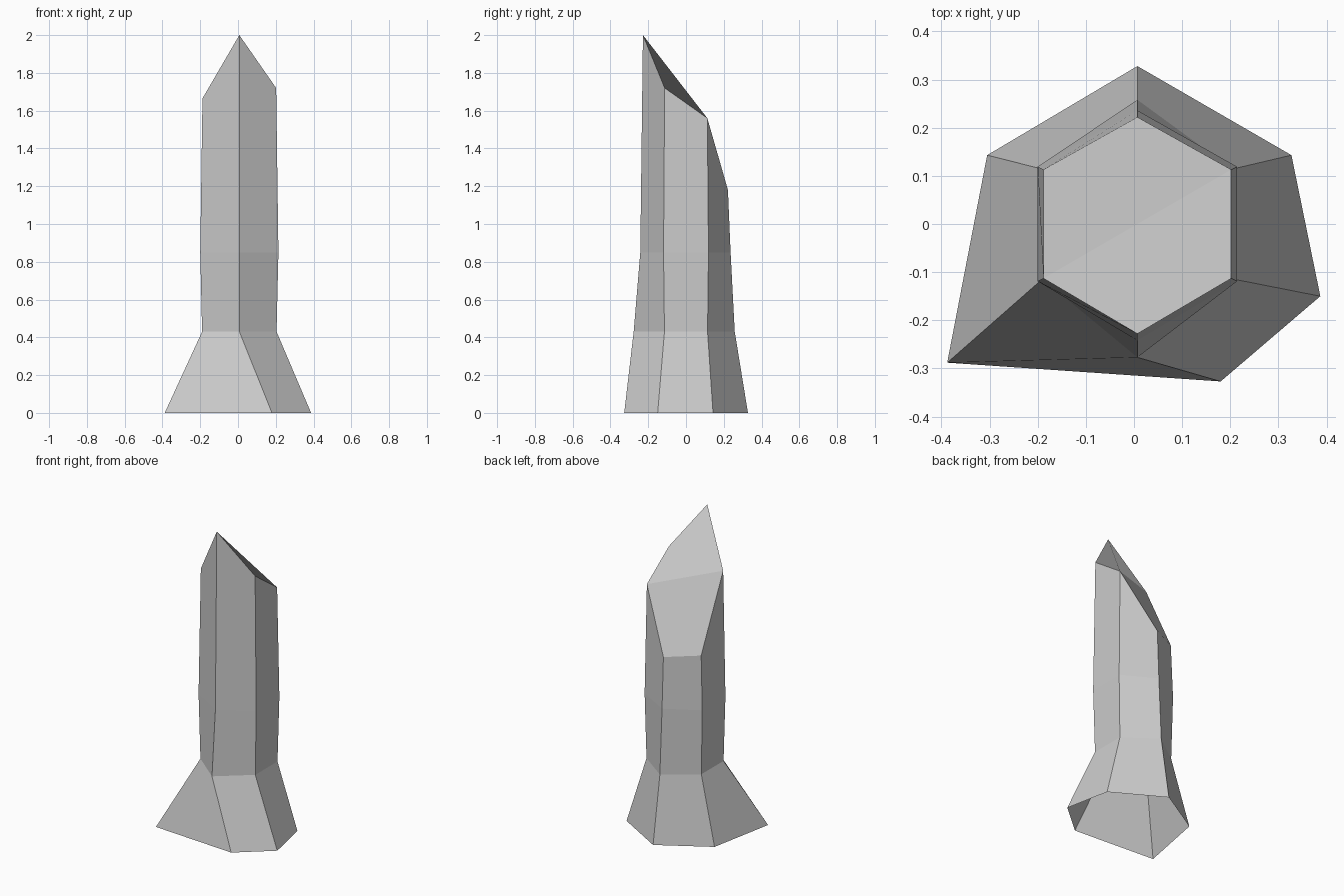
import bpy, bmesh

if "Cube" in bpy.data.objects:
    bpy.data.objects.remove(bpy.data.objects["Cube"])


def hex_ring(bm, front, back, left, right, side_y, heights):
    """Six-sided ring: front, front right, back right, back, back left, front left."""
    pts = [(0.007, front), (right, -side_y), (right, side_y),
           (0.007, back), (left, side_y), (left, -side_y)]
    return [bm.verts.new((x, y, z)) for (x, y), z in zip(pts, heights)]


bm = bmesh.new()

# Flared, irregular open foot
foot = [(0.18, -0.327), (0.387, -0.15), (0.327, 0.143),
        (0.007, 0.328), (-0.305, 0.143), (-0.388, -0.288)]
rings = [[bm.verts.new((x, y, 0)) for x, y in foot]]

# Shaft rings and the slanted top rim
rings.append(hex_ring(bm, -0.277, 0.258, -0.19, 0.204, 0.114, [0.43] * 6))
rings.append(hex_ring(bm, -0.242, 0.236, -0.20, 0.214, 0.119, [0.85] * 6))
rings.append(hex_ring(bm, -0.228, 0.222, -0.188, 0.202, 0.113,
                      [2.0, 1.72, 1.56, 1.18, 1.20, 1.665]))

# Side walls
for low, high in zip(rings, rings[1:]):
    for i in range(6):
        j = (i + 1) % 6
        bm.faces.new((low[i], low[j], high[j], high[i]))

# Two slanted facets close the tip
f, fr, br, b, bl, fl = rings[-1]
bm.faces.new((f, fr, br, fl))
bm.faces.new((fl, br, b, bl))

mesh = bpy.data.meshes.new("crystal_pillar")
bm.to_mesh(mesh)
bm.free()
pillar = bpy.data.objects.new("crystal_pillar", mesh)
bpy.context.collection.objects.link(pillar)
